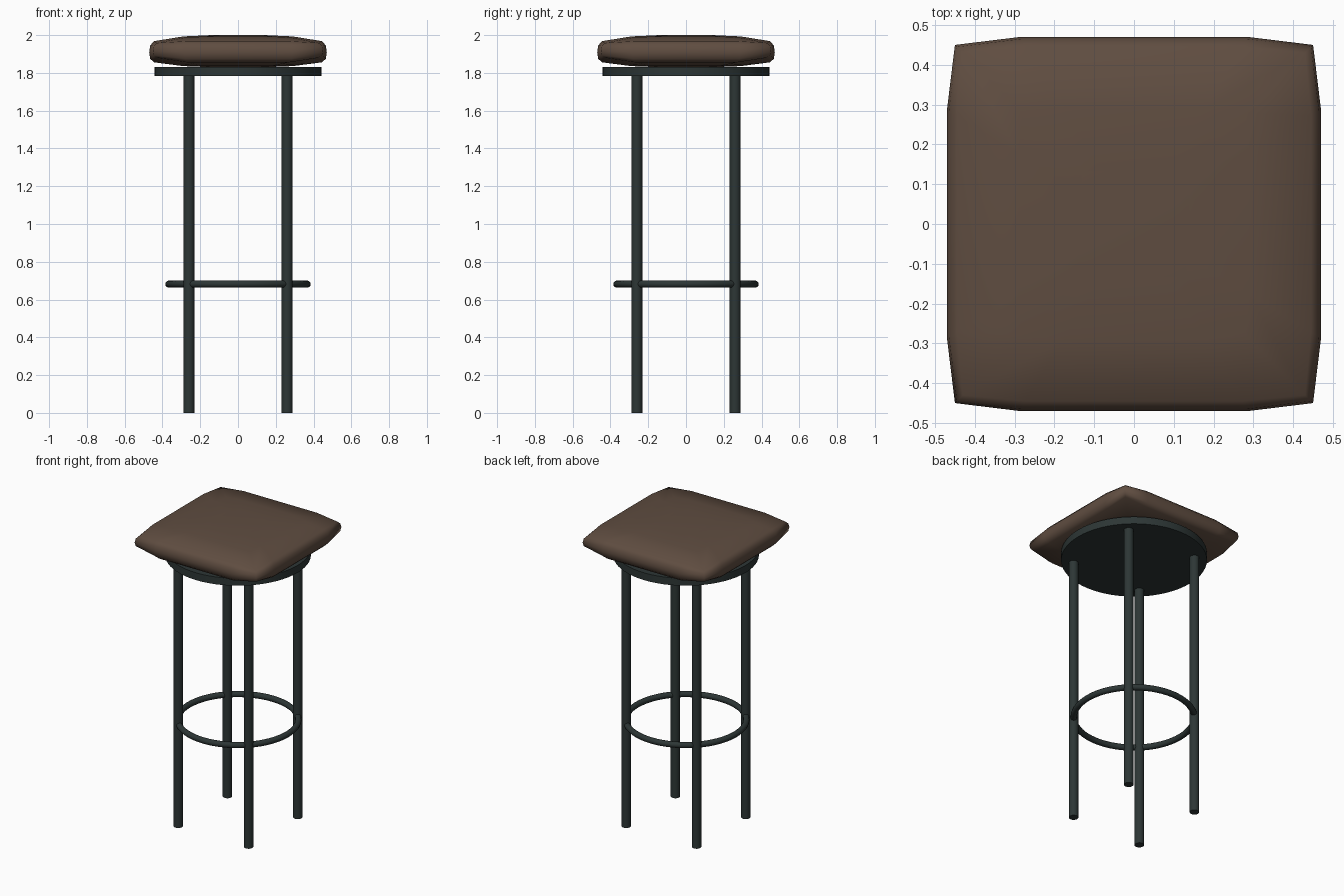
import bpy, bmesh

cube = bpy.data.objects.get("Cube")
if cube:
    bpy.data.objects.remove(cube, do_unlink=True)


def material(name, rgb):
    m = bpy.data.materials.new(name)
    m.use_nodes = True
    m.diffuse_color = (*rgb, 1)
    m.node_tree.nodes["Principled BSDF"].inputs["Base Color"].default_value = (*rgb, 1)
    return m


leather = material("brown leather", (0.115, 0.074, 0.052))
metal = material("dark green metal", (0.026, 0.037, 0.036))


def finish(name, mat, angle):
    ob = bpy.context.object
    ob.name = name
    ob.data.materials.append(mat)
    bpy.ops.object.shade_smooth_by_angle(angle=angle)
    return ob


def cylinder(name, radius, bottom, top, x=0, y=0, sides=24):
    bpy.ops.mesh.primitive_cylinder_add(vertices=sides, radius=radius, depth=top - bottom,
                                        location=(x, y, (bottom + top) / 2))
    return finish(name, metal, 0.7)


# Cushion: stacked pillow outlines, each (half width, corner, side height, corner height)
outlines = [
    (0.14, 0.13, 1.830, 1.830),
    (0.29, 0.28, 1.836, 1.842),
    (0.445, 0.425, 1.856, 1.880),
    (0.465, 0.445, 1.875, 1.893),
    (0.47, 0.45, 1.910, 1.918),
    (0.465, 0.445, 1.945, 1.943),
    (0.445, 0.43, 1.968, 1.958),
    (0.29, 0.28, 1.993, 1.987),
    (0.14, 0.13, 2.000, 2.000),
]
bm = bmesh.new()
rings = []
for half, corner, side_z, corner_z in outlines:
    a = half * 0.61
    ring = []
    for c, s in ((1, 0), (0, 1), (-1, 0), (0, -1)):
        for x, y, z in ((half, -a, side_z), (half, a, side_z), (corner, corner, corner_z)):
            ring.append(bm.verts.new((c * x - s * y, s * x + c * y, z)))
    rings.append(ring)
for low, high in zip(rings, rings[1:]):
    for i in range(len(low)):
        j = (i + 1) % len(low)
        bm.faces.new((low[i], low[j], high[j], high[i]))
bm.faces.new(rings[0][::-1])
bm.faces.new(rings[-1])
mesh = bpy.data.meshes.new("cushion")
bm.to_mesh(mesh)
bm.free()
cushion = bpy.data.objects.new("cushion", mesh)
bpy.context.collection.objects.link(cushion)
bpy.ops.object.select_all(action="DESELECT")
bpy.context.view_layer.objects.active = cushion
cushion.select_set(True)
finish("cushion", leather, 1.4)

# Round plate under the cushion
cylinder("seat_plate", 0.442, 1.783, 1.832, sides=64)

# Four straight legs
for depth, y in (("front", -0.26), ("back", 0.26)):
    for side, x in (("left", 0.26), ("right", -0.26)):
        cylinder(f"{depth}_{side}_leg", 0.029, 0, 1.79, x, y)

# Foot ring
bpy.ops.mesh.primitive_torus_add(major_radius=0.366, minor_radius=0.019, major_segments=64,
                                 minor_segments=12, location=(0, 0, 0.682))
finish("foot_ring", metal, 1.2)
